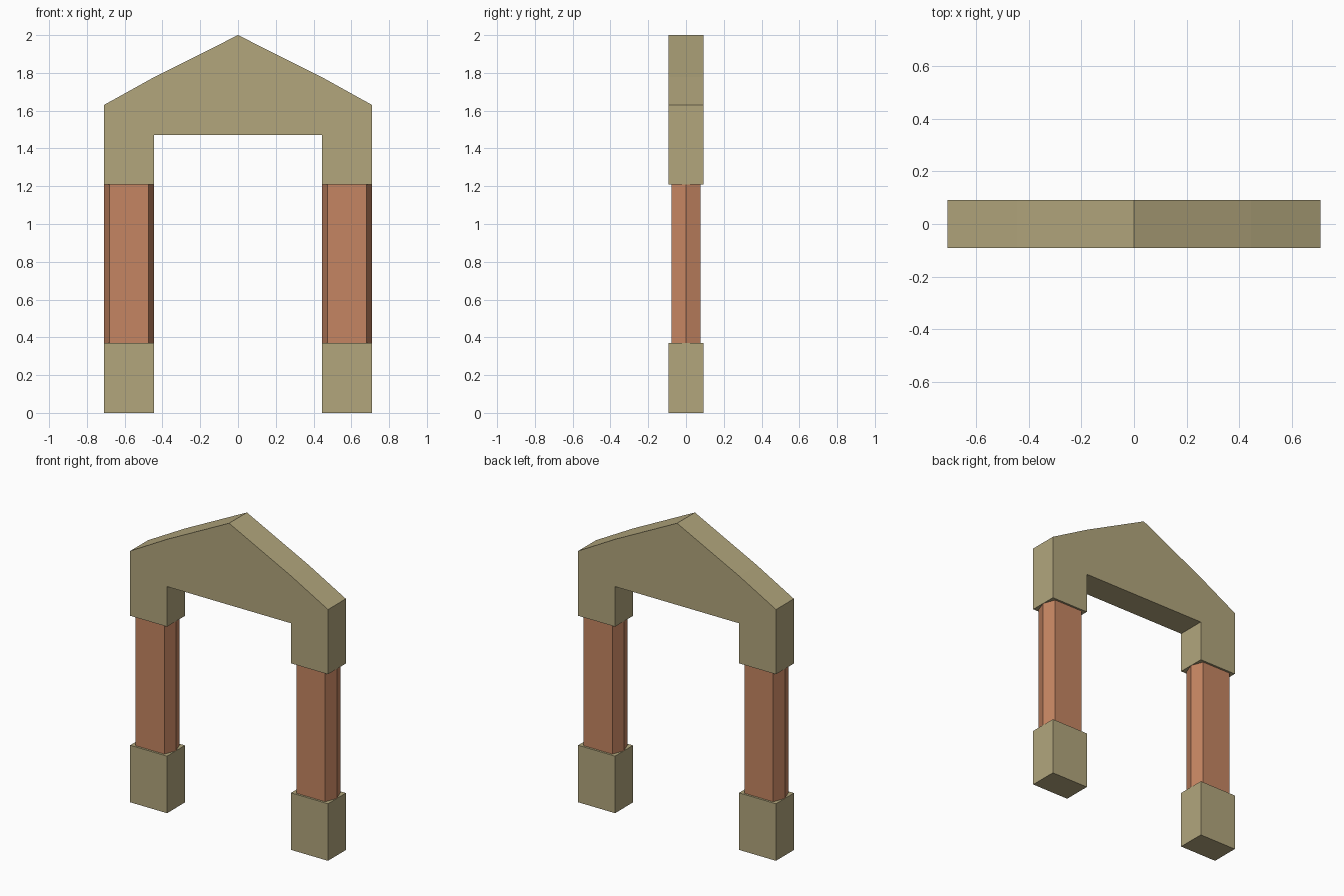
import bpy, bmesh
from mathutils import Vector

if "Cube" in bpy.data.objects:
    bpy.data.objects.remove(bpy.data.objects["Cube"])

def material(name, rgb):
    m = bpy.data.materials.new(name)
    m.diffuse_color = (*rgb, 1.0)
    m.use_nodes = True
    m.node_tree.nodes["Principled BSDF"].inputs["Base Color"].default_value = m.diffuse_color
    return m

STONE = material("tan stone", (0.445, 0.381, 0.204))
CLAY = material("terracotta", (0.56, 0.235, 0.122))

def prism(name, outline, offset, mat):
    """Extrude a closed outline of 3D points along offset."""
    bm = bmesh.new()
    face = bm.faces.new([bm.verts.new(p) for p in outline])
    res = bmesh.ops.extrude_face_region(bm, geom=[face], use_keep_orig=True)
    moved = [v for v in res["geom"] if isinstance(v, bmesh.types.BMVert)]
    bmesh.ops.translate(bm, verts=moved, vec=Vector(offset))
    bmesh.ops.recalc_face_normals(bm, faces=bm.faces)
    mesh = bpy.data.meshes.new(name)
    bm.to_mesh(mesh)
    bm.free()
    mesh.materials.append(mat)
    ob = bpy.data.objects.new(name, mesh)
    bpy.context.collection.objects.link(ob)
    return ob

OUT, IN, DEPTH = 0.71, 0.445, 0.0915      # outer/inner leg edges, half depth
BASE, CAP, LINTEL = 0.37, 1.21, 1.47      # heights
MID = (OUT + IN) / 2

# Gabled top with two short legs, one continuous profile
half = [(IN, LINTEL), (IN, CAP), (OUT, CAP), (OUT, 1.63), (IN, 1.777)]
profile = half + [(0, 2.0)] + [(-x, z) for x, z in reversed(half)]
prism("gabled_arch", [(x, -DEPTH, z) for x, z in profile], (0, 2 * DEPTH, 0), STONE)

for side, s in (("left", -1), ("right", 1)):
    cx = s * MID
    w = (OUT - IN) / 2
    # Square foot block
    foot = [(cx - w, -DEPTH, 0), (cx + w, -DEPTH, 0), (cx + w, DEPTH, 0), (cx - w, DEPTH, 0)]
    prism(side + "_foot", foot, (0, 0, BASE), STONE)
    # Flattened six-sided column with points facing sideways
    f, d = 0.103, 0.078
    hexagon = [(-w, 0), (-f, -d), (f, -d), (w, 0), (f, d), (-f, d)]
    prism(side + "_column", [(cx + x, y, BASE) for x, y in hexagon], (0, 0, CAP - BASE), CLAY)
